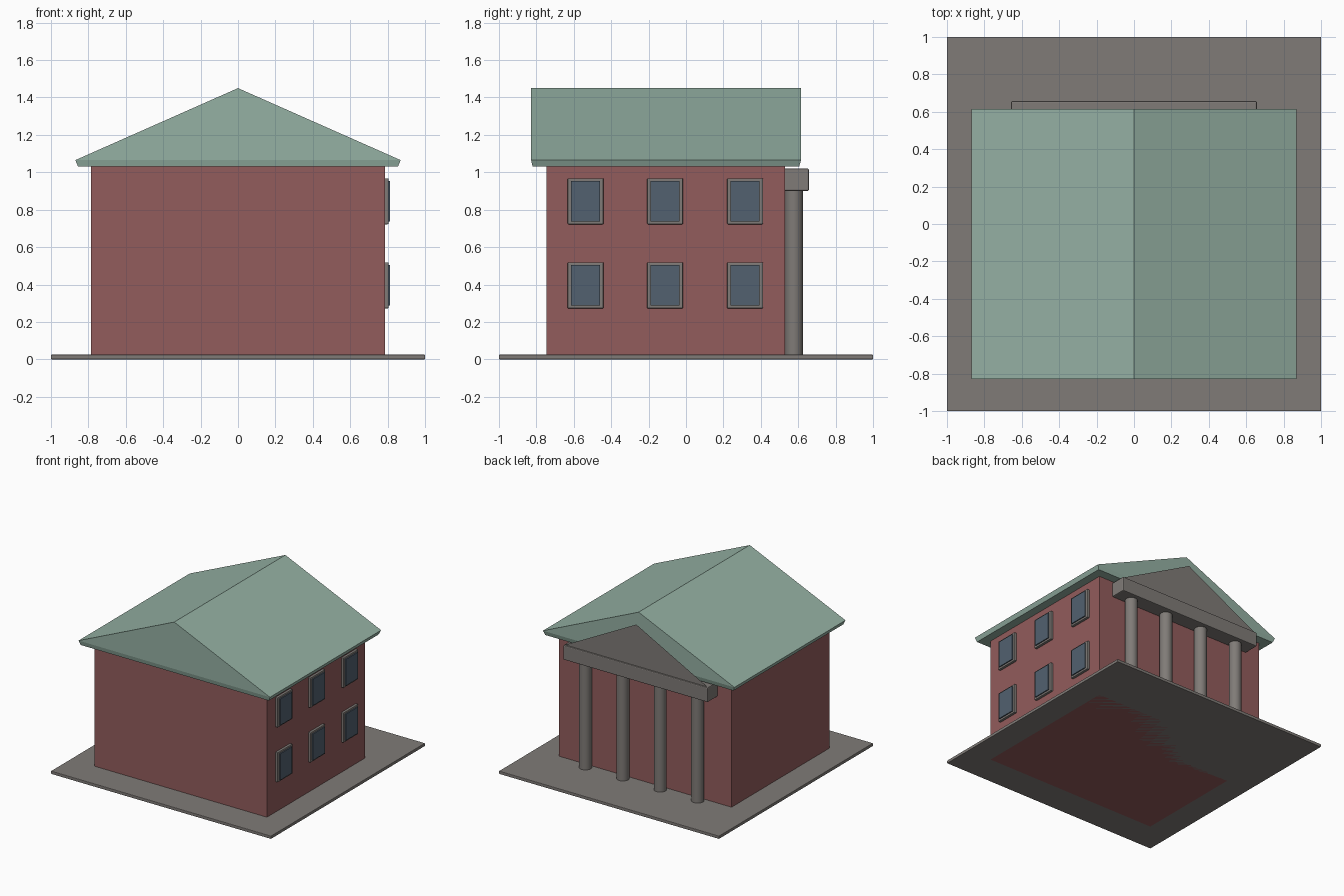
import bpy, bmesh, math

if "Cube" in bpy.data.objects:
    bpy.data.objects.remove(bpy.data.objects["Cube"])


def material(name, rgb):
    m = bpy.data.materials.new(name)
    m.diffuse_color = (*rgb, 1)
    m.use_nodes = True
    m.node_tree.nodes["Principled BSDF"].inputs["Base Color"].default_value = m.diffuse_color
    return m


STONE = material("grey stone", (0.215, 0.198, 0.185))
BRICK = material("red brick", (0.29, 0.107, 0.107))
GREEN = material("green roof", (0.30, 0.44, 0.37))
GLASS = material("blue grey glass", (0.085, 0.12, 0.16))


def mesh_object(name, verts, faces, mat):
    me = bpy.data.meshes.new(name)
    me.from_pydata(verts, [], faces)
    me.materials.append(mat)
    ob = bpy.data.objects.new(name, me)
    bpy.context.collection.objects.link(ob)
    return ob


def box(name, lo, hi, mat, bevel=0):
    bm = bmesh.new()
    bmesh.ops.create_cube(bm, size=1)
    for v in bm.verts:
        v.co = [(a + b) / 2 + c * (b - a) for a, b, c in zip(lo, hi, v.co)]
    ob = mesh_object(name, [], [], mat)
    bm.to_mesh(ob.data)
    bm.free()
    if bevel:
        mod = ob.modifiers.new("edge bevel", "BEVEL")
        mod.width = bevel
        mod.segments = 2
    return ob


# Ground slab and brick walls
box("base_slab", (-1, -1, 0), (1, 1, 0.025), STONE, 0.004)
box("walls", (-0.785, -0.745, 0), (0.785, 0.53, 1.04), BRICK)


# Solid gable roof with a tapered eave
def rectangle(x, y0, y1, z):
    return [(-x, y0, z), (x, y0, z), (x, y1, z), (-x, y1, z)]


verts = rectangle(0.855, -0.82, 0.605, 1.03) + rectangle(0.87, -0.828, 0.615, 1.065)
verts += [(0, -0.828, 1.45), (0, 0.615, 1.45)]
faces = [(3, 2, 1, 0)] + [(i, (i + 1) % 4, 4 + (i + 1) % 4, 4 + i) for i in range(4)]
faces += [(4, 5, 8), (6, 7, 9), (5, 6, 9, 8), (7, 4, 8, 9)]
mesh_object("roof", verts, faces, GREEN)

# Portico at the back: beam, flat pediment, four columns
box("portico_beam", (-0.657, 0.525, 0.9), (0.657, 0.657, 1.02), STONE, 0.007)
mesh_object("pediment", [(0.65, 0.645, 1.018), (-0.65, 0.645, 1.018), (0, 0.645, 1.36)],
            [(0, 1, 2)], STONE)
for i in range(4):
    bpy.ops.mesh.primitive_cylinder_add(vertices=32, radius=0.048, depth=0.89,
                                        location=(-0.51 + 0.34 * i, 0.577, 0.465))
    ob = bpy.context.object
    ob.name = f"column_{i + 1}"
    ob.data.materials.append(STONE)
    bpy.ops.object.shade_smooth_by_angle(angle=math.radians(40))

# Two rows of three windows on the right wall
for row, z in enumerate((0.395, 0.845)):
    for col, y in enumerate((-0.537, -0.112, 0.316)):
        tag = f"{row + 1}_{col + 1}"
        # frame is a stone surround with a raised pane
        box("window_frame_" + tag, (0.775, y - 0.096, z - 0.123),
            (0.805, y + 0.096, z + 0.123), STONE, 0.005)
        box("window_pane_" + tag, (0.79, y - 0.077, z - 0.108),
            (0.814, y + 0.077, z + 0.108), GLASS)
